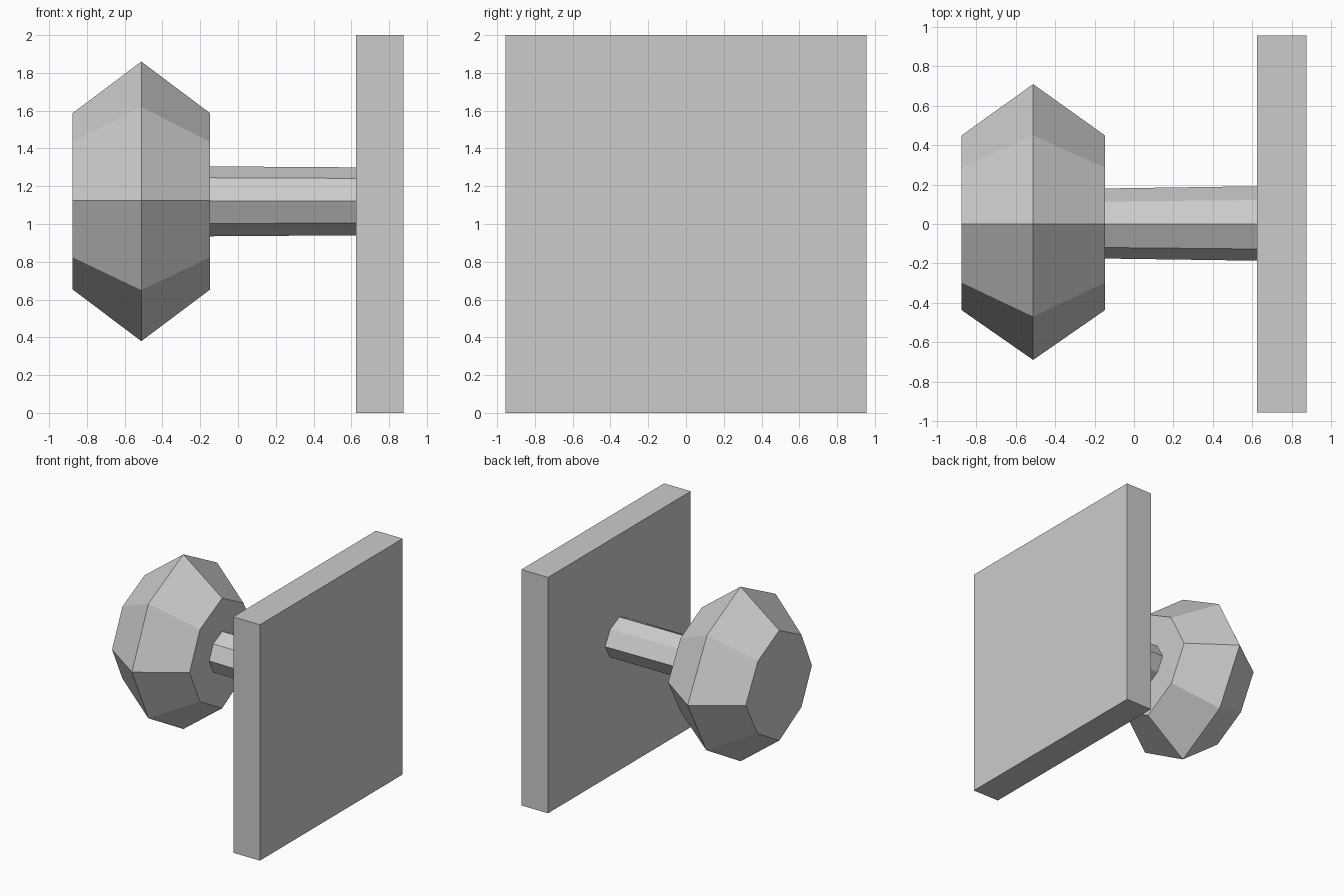
import bpy, bmesh

if "Cube" in bpy.data.objects:
    bpy.data.objects.remove(bpy.data.objects["Cube"])

# slightly uneven hand-made octagon (y, z), shared by knob and stem
SECTION = [(0, .74), (-.47, .50), (-.69, .005), (-.47, -.47),
           (0, -.74), (.46, -.47), (.71, .005), (.45, .50)]
CENTRE_Z = 1.12


def finish(name, bm):
    bmesh.ops.recalc_face_normals(bm, faces=bm.faces)
    mesh = bpy.data.meshes.new(name)
    bm.to_mesh(mesh)
    bm.free()
    obj = bpy.data.objects.new(name, mesh)
    bpy.context.collection.objects.link(obj)
    return obj


def loft(name, stations):
    """Skin octagons along x; each station is (x, y scale, z scale)."""
    bm = bmesh.new()
    rings = [[bm.verts.new((x, y * sy, CENTRE_Z + z * sz)) for y, z in SECTION]
             for x, sy, sz in stations]
    n = len(SECTION)
    for a, b in zip(rings, rings[1:]):
        for i in range(n):
            j = (i + 1) % n
            bm.faces.new((a[i], a[j], b[j], b[i]))
    bm.faces.new(rings[0])
    bm.faces.new(rings[-1])
    return finish(name, bm)


# faceted knob
loft("knob", [(-.875, .634, .631), (-.512, 1, 1), (-.148, .634, .631)])

# thin stem, butting against knob and plate
loft("stem", [(-.148, .254, .25), (.625, .27, .243)])

# square mounting plate
bm = bmesh.new()
bmesh.ops.create_cube(bm, size=1)
bmesh.ops.scale(bm, vec=(.25, 1.912, 2), verts=bm.verts)
bmesh.ops.translate(bm, vec=(.75, 0, 1), verts=bm.verts)
finish("mounting_plate", bm)
